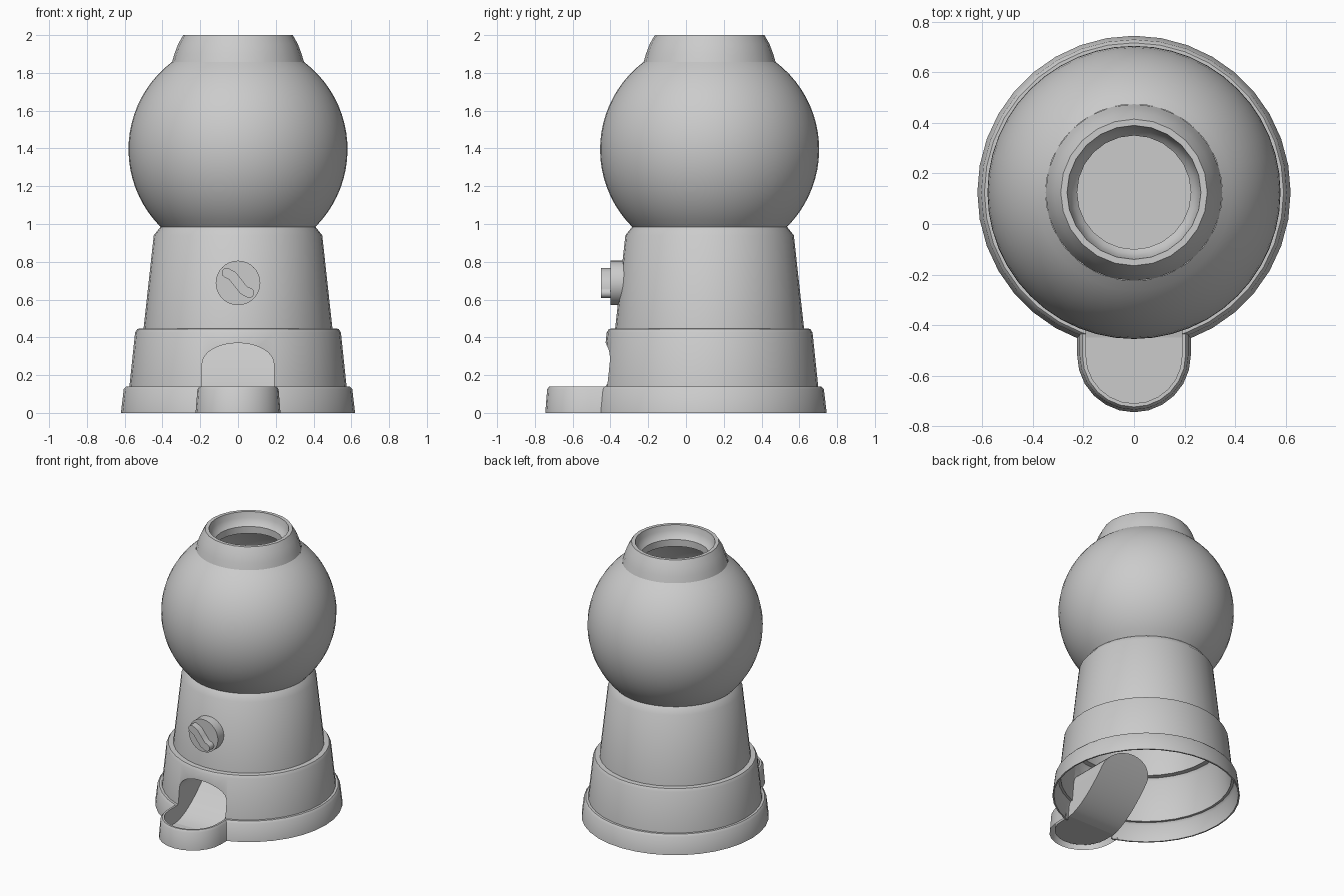
import bpy, bmesh, math
from mathutils import Vector

cube = bpy.data.objects.get("Cube")
if cube:
    bpy.data.objects.remove(cube)

AXIS_Y = 0.125      # centre line of the round parts
HALF_W = 0.19       # half width of the chute
FLOOR_Z = 0.02      # floor of the tray
SPRING_Z, ARCH_Z = 0.26, 0.37

grey = bpy.data.materials.new("plain_grey")
grey.use_nodes = True
grey.diffuse_color = (0.6, 0.6, 0.6, 1)
grey.node_tree.nodes["Principled BSDF"].inputs["Base Color"].default_value = (0.6, 0.6, 0.6, 1)


def finish(name, bm):
    bmesh.ops.remove_doubles(bm, verts=bm.verts, dist=0.0005)
    bmesh.ops.recalc_face_normals(bm, faces=bm.faces)
    mesh = bpy.data.meshes.new(name)
    bm.to_mesh(mesh)
    bm.free()
    mesh.materials.append(grey)
    obj = bpy.data.objects.new(name, mesh)
    bpy.context.collection.objects.link(obj)
    return obj


def select(obj):
    bpy.ops.object.select_all(action='DESELECT')
    obj.select_set(True)
    bpy.context.view_layer.objects.active = obj


def smooth(obj):
    select(obj)
    bpy.ops.object.shade_smooth_by_angle(angle=math.radians(36))


def lathe(name, profile, steps, closed=False):
    bm = bmesh.new()
    verts = [bm.verts.new((r, AXIS_Y, z)) for r, z in profile]
    pairs = list(zip(verts, verts[1:]))
    if closed:
        pairs.append((verts[-1], verts[0]))
    edges = [bm.edges.new(p) for p in pairs]
    bmesh.ops.spin(bm, geom=verts + edges, cent=(0, AXIS_Y, 0), axis=(0, 0, 1),
                   angle=math.tau, steps=steps, use_merge=True)
    return finish(name, bm)


def prism(name, outline, y0, y1):
    """Extrude an x-z outline along y."""
    bm = bmesh.new()
    face = bm.faces.new([bm.verts.new((x, y0, z)) for x, z in outline])
    out = bmesh.ops.extrude_face_region(bm, geom=[face])["geom"]
    bmesh.ops.translate(bm, vec=(0, y1 - y0, 0),
                        verts=[v for v in out if isinstance(v, bmesh.types.BMVert)])
    return finish(name, bm)


# Hollow stepped body, open below and closed on top
outer = [(0.62, 0), (0.605, 0.125), (0.592, 0.14), (0.575, 0.14), (0.545, 0.425),
         (0.533, 0.445), (0.50, 0.447), (0.446, 0.94), (0.41, 0.985)]
inner = [(r - 0.01, max(z - 0.01, 0)) for r, z in outer]
body = lathe("stepped_body", outer + [(0, 0.985), (0, 0.975)] + inner[::-1], 36, closed=True)

# Arched opening cut through the front of the body
arc = [(HALF_W * math.cos(a), SPRING_Z + (ARCH_Z - SPRING_Z) * math.sin(a))
       for a in (math.pi * i / 16 for i in range(17))]
cutter = prism("opening_cutter", [(-HALF_W, -0.1), (HALF_W, -0.1)] + arc, -1.0, -0.1)
cutter.hide_render = True
mod = body.modifiers.new("opening", 'BOOLEAN')
mod.operation = 'DIFFERENCE'
mod.solver = 'EXACT'
mod.object = cutter
select(body)
bpy.ops.object.modifier_apply(modifier=mod.name)
bpy.data.objects.remove(cutter)
smooth(body)

# Rounded tray at the front: stadium rings joined into a rim and a floor
bm = bmesh.new()
rings = []
for w, z in [(0.225, 0), (0.215, 0.125), (0.204, 0.14), (HALF_W, 0.14), (HALF_W, FLOOR_Z)]:
    path = [(-w, -0.435)]
    path += [(-w * math.cos(a), -0.52 - w * math.sin(a))
             for a in (math.pi * i / 12 for i in range(13))]
    path.append((w, -0.435))
    rings.append([bm.verts.new((x, y, z)) for x, y in path])
for a, b in zip(rings, rings[1:]):
    for i in range(len(a) - 1):
        bm.faces.new((a[i], a[i + 1], b[i + 1], b[i]))
bm.faces.new(rings[-1])
smooth(finish("dispenser_tray", bm))


# Chute inside the body: arched side walls ending on a curved ramp
def wall_y(x, z):
    if z < 0.14:
        return -0.435
    r = 0.57 - (z - 0.14) * 0.1
    return AXIS_Y - math.sqrt(r * r - x * x)


def ramp_y(z):
    return -0.45 + 0.44 * ((z - FLOOR_Z) / (ARCH_Z - FLOOR_Z)) ** 0.6


levels = [(HALF_W, FLOOR_Z + (SPRING_Z - FLOOR_Z) * (i / 10) ** 1.5) for i in range(10)]
levels += arc[:9]
bm_walls, bm_ramp = bmesh.new(), bmesh.new()
for (w0, z0), (w1, z1) in zip(levels, levels[1:]):
    w1 = max(w1, 0.001)
    bm_ramp.faces.new([bm_ramp.verts.new(p) for p in (
        (-w0, ramp_y(z0), z0), (w0, ramp_y(z0), z0),
        (w1, ramp_y(z1), z1), (-w1, ramp_y(z1), z1))])
    for s in (-1, 1):
        bm_walls.faces.new([bm_walls.verts.new(p) for p in (
            (s * w0, wall_y(w0, z0), z0), (s * w0, ramp_y(z0), z0),
            (s * w1, ramp_y(z1), z1), (s * w1, wall_y(w1, z1), z1))])
smooth(finish("chute_walls", bm_walls))
smooth(finish("chute_ramp", bm_ramp))

# Globe, open at the neck
low, high = math.asin(-0.41 / 0.58), math.asin(0.463 / 0.58)
globe = [(0.58 * math.cos(a), 1.395 + 0.58 * math.sin(a))
         for a in (low + (high - low) * i / 20 for i in range(21))]
smooth(lathe("globe", globe, 48))

# Open collar on top of the globe
collar = [(0.35, 1.855), (0.337, 1.90), (0.317, 1.953), (0.29, 2.0), (0.265, 2.0),
          (0.257, 1.96), (0.243, 1.928), (0.225, 1.91), (0.225, 1.86)]
smooth(lathe("top_collar", collar, 24, closed=True))

# Round knob with a wavy grip
KNOB_Z = 0.688
disc = [(0.118 * math.cos(a), KNOB_Z + 0.118 * math.sin(a))
        for a in (math.tau * i / 32 for i in range(32))]
smooth(prism("knob_disc", disc, -0.40, -0.30))

centre = [Vector(p) for p in ((-0.06, 0.053), (-0.03, 0.038), (0, 0), (0.03, -0.038), (0.06, -0.053))]
half = 0.026
left_side, right_side = [], []
for i, p in enumerate(centre):
    d = (centre[min(i + 1, 4)] - centre[max(i - 1, 0)]).normalized()
    n = Vector((-d.y, d.x)) * half
    left_side.append(p + n)
    right_side.append(p - n)


def end_cap(p, start):
    """Half circle turning clockwise from the given angle."""
    return [p + half * Vector((math.cos(start - math.pi * k / 6), math.sin(start - math.pi * k / 6)))
            for k in range(1, 6)]


tilt = math.atan2(-0.015, 0.03)
grip = (left_side + end_cap(centre[-1], tilt + math.pi / 2)
        + right_side[::-1] + end_cap(centre[0], tilt - math.pi / 2))
smooth(prism("knob_grip", [(p.x, p.y + KNOB_Z) for p in grip], -0.45, -0.39))
